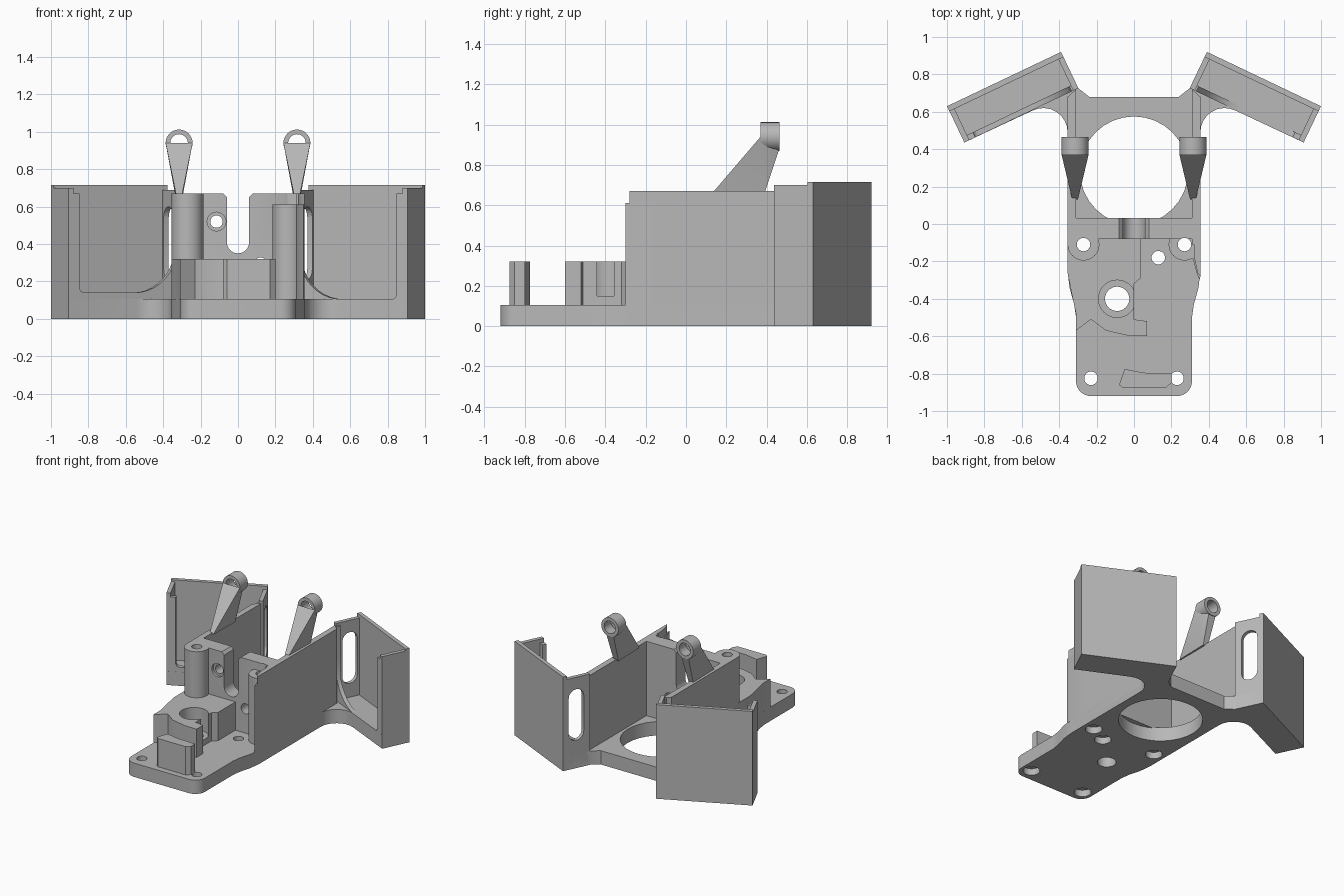
import bpy, bmesh, math
from mathutils import Matrix, Vector

cube = bpy.data.objects.get("Cube")
if cube:
    bpy.data.objects.remove(cube)

grey = bpy.data.materials.new("plain_grey")
grey.use_nodes = True
colour = (0.48, 0.48, 0.48, 1)
grey.diffuse_color = colour
grey.node_tree.nodes["Principled BSDF"].inputs["Base Color"].default_value = colour

X, Y, Z = Vector((1, 0, 0)), Vector((0, 1, 0)), Vector((0, 0, 1))
parts = []


def axes(o, a, b, c):
    m = Matrix((a, b, c)).transposed().to_4x4()
    m.translation = o
    return m


UP = Matrix.Identity(4)
ALONG_Y = axes((0, 0, 0), X, Z, Y)      # profile in x,z pushed along y


def finish(name, bm):
    bmesh.ops.recalc_face_normals(bm, faces=bm.faces)
    me = bpy.data.meshes.new(name)
    bm.to_mesh(me)
    bm.free()
    me.materials.append(grey)
    ob = bpy.data.objects.new(name, me)
    bpy.context.scene.collection.objects.link(ob)
    parts.append(ob)
    return ob


def prism(name, pts, lo, hi, m=UP):
    bm = bmesh.new()
    face = bm.faces.new([bm.verts.new((p[0], p[1], lo)) for p in pts])
    ext = bmesh.ops.extrude_face_region(bm, geom=[face])
    for v in ext["geom"]:
        if isinstance(v, bmesh.types.BMVert):
            v.co.z = hi
    bm.transform(m)
    return finish(name, bm)


def arc(cx, cy, r, a, b, n=8):
    angles = [math.radians(a + (b - a) * i / n) for i in range(n + 1)]
    return [(cx + r * math.cos(t), cy + r * math.sin(t)) for t in angles]


def rect(a, b, c, d):
    return [(a, c), (b, c), (b, d), (a, d)]


def rod(name, x, y, r, lo, hi, m=UP):
    return prism(name, arc(x, y, r, 0, 360, 32)[:-1], lo, hi, m)


def cut(ob, *cutters):
    for c in cutters:
        mod = ob.modifiers.new("cut", "BOOLEAN")
        mod.operation, mod.solver, mod.object = "DIFFERENCE", "EXACT", c
    deps = bpy.context.evaluated_depsgraph_get()
    deps.update()
    me = bpy.data.meshes.new_from_object(ob.evaluated_get(deps))
    ob.modifiers.clear()
    ob.data = me


def discard(*obs):
    for o in obs:
        parts.remove(o)
        bpy.data.objects.remove(o)


# Box frame: u runs outward along the back, v runs toward the front
U, V = Vector((0.903, -0.43, 0)), Vector((-0.43, -0.903, 0))
CORNER, LENGTH, DEPTH = Vector((0.39, 0.92, 0)), 0.675, 0.215


def box_point(u, v):
    p = CORNER + U * u + V * v
    return (p.x, p.y)


# Base plate
fillet = arc(0.485, 0.49, 0.13, 180, 64.5)
half = arc(0.23, -0.84, 0.08, -90, 0)
half += [(0.31, -0.5), (0.32, -0.43), (0.345, -0.34), (0.355, -0.25)] + fillet
half += [box_point(LENGTH, DEPTH), box_point(LENGTH, 0), box_point(0, 0), box_point(0, DEPTH), (0.24, 0.68)]
base = prism("base_plate", half + [(-x, y) for x, y in reversed(half)], 0, 0.105)

# Raised block around the bore
block = prism("bore_block", [(-0.31, -0.57), (-0.23, -0.51), (-0.15, -0.57), (-0.04, -0.595), (0.07, -0.6),
                             (0.07, -0.52), (0.0, -0.51), (0.0, -0.32), (0.035, -0.29), (0.035, -0.05),
                             (-0.355, -0.05), (-0.355, -0.26), (-0.34, -0.34), (-0.31, -0.48)], 0.1, 0.32)

# Front stop
prism("front_stop", [(-0.08, -0.86), (-0.06, -0.875), (0.17, -0.875), (0.2, -0.85), (0.2, -0.8),
                     (0.05, -0.795), (-0.05, -0.775)], 0.1, 0.32)

# Screw columns
column_l = rod("left_column", 0.27, -0.11, 0.085, 0.1, 0.61)
column_r = rod("right_column", -0.27, -0.11, 0.085, 0.1, 0.67)

# Cross wall with a slot
wall = prism("cross_wall", [(-0.33, 0.1), (0.33, 0.1), (0.33, 0.67), (0.08, 0.67), (0.06, 0.65)]
             + arc(0, 0.41, 0.06, 0, -180, 16) + [(-0.06, 0.65), (-0.08, 0.67), (-0.33, 0.67)],
             -0.08, 0.032, ALONG_Y)

# Bores and screw holes
through = [rod("hole", x, y, 0.036, -0.1, 0.9) for x, y in
           ((-0.27, -0.11), (0.27, -0.11), (0.13, -0.18), (-0.23, -0.825), (0.23, -0.825))]
heads = [rod("head", x, y, 0.058, -0.1, 0.05) for x, y in
         ((-0.27, -0.11), (0.27, -0.11), (0.13, -0.18), (-0.23, -0.825), (0.23, -0.825))]
bore = rod("bore", -0.09, -0.4, 0.065, -0.1, 0.5)
wide_bore = rod("wide_bore", -0.09, -0.4, 0.1, 0.15, 0.5)
ring_hole = rod("ring_hole", 0, 0.285, 0.29, -0.1, 0.2)
pins = [rod("pin", -0.115, 0.52, 0.033, -0.3, 0.2, ALONG_Y),
        rod("pin_head", -0.115, 0.52, 0.05, -0.3, -0.06, ALONG_Y),
        rod("pin_low", 0.12, 0.29, 0.038, -0.3, 0.2, ALONG_Y)]
cut(base, *through, *heads, bore, ring_hole)
cut(block, through[0], bore, wide_bore)
cut(column_l, through[1])
cut(column_r, through[0])
cut(wall, through[0], through[1], *pins)
discard(*through, *heads, bore, wide_bore, ring_hole, *pins)

# Thin front edge of the left wall
prism("left_wall_edge", [(0.355, -0.1), (0.355, -0.28), (0.35, -0.3), (0.335, -0.26), (0.31, -0.17), (0.31, -0.1)],
      0.1, 0.61)
prism("left_wall_tip", [(0.355, -0.1), (0.355, -0.28), (0.34, -0.26), (0.32, -0.17), (0.32, -0.1)], 0.6, 0.67)

for s, side, lip in ((1, "left", 0.105), (-1, "right", 0.14)):
    flip = Matrix.Scale(-1, 4, X) if s < 0 else UP

    # Side wall
    prism(side + "_wall", [(0.31, -0.11), (0.355, -0.11), (0.355, 0.68), (0.31, 0.72)], 0.05, 0.67, flip)

    # Angled box: back, outer end and inner end with a window
    uv = flip @ axes(CORNER, U, V, Z)
    uz = flip @ axes(CORNER, U, Z, V)
    vz = flip @ axes(CORNER, V, Z, U)
    prism(side + "_box_back", rect(0, LENGTH, 0, 0.03), 0, 0.715, uv)
    prism(side + "_box_outer_end", rect(LENGTH - 0.03, LENGTH, 0, DEPTH), 0, 0.7, uv)
    inner = prism(side + "_box_inner_end", rect(0, DEPTH, 0, 0.69), 0, 0.03, vz)
    window = prism("window", arc(0.105, 0.54, 0.06, 0, 180) + arc(0.105, 0.27, 0.06, 180, 360),
                   -0.1, 0.1, vz)
    cut(inner, window)

    # Box front with a rounded opening, blended into the wall
    front = prism(side + "_box_front", rect(0, LENGTH, 0, 0.67), DEPTH - 0.03, DEPTH, uz)
    blend = prism(side + "_corner_blend", fillet + [(0.5, 0.6), (0.355, 0.68)], 0.02, 0.4, flip)
    opening = prism("opening", [(0.61, 0.9)] + arc(0.58, lip + 0.03, 0.03, 0, -90, 4)
                    + arc(0.28, lip + 0.25, 0.25, 270, 200) + [(0.04, 0.42), (0.04, 0.9)],
                    0.15, 0.5, uz)
    cut(front, opening)
    cut(blend, opening)
    discard(window, opening)

    # Leaning arm with an eyelet
    x = 0.315 * s
    bm = bmesh.new()
    for y, z, w in ((0.13, 0.66, 0.015), (0.39, 0.66, 0.02), (0.37, 0.94, 0.072), (0.46, 0.87, 0.03)):
        for d in (-w, w):
            bm.verts.new((x + d, y, z))
    bmesh.ops.convex_hull(bm, input=bm.verts)
    arm = finish(side + "_arm", bm)
    eyelet = rod(side + "_eyelet", x, 0.94, 0.072, 0.37, 0.465, ALONG_Y)
    eye = rod("eye", x, 0.94, 0.047, 0.3, 0.6, ALONG_Y)
    eye_blind = rod("eye_blind", x, 0.94, 0.047, 0.385, 0.6, ALONG_Y)
    cut(eyelet, eye)
    cut(arm, eye_blind)
    discard(eye, eye_blind)

# Smooth shading with sharp edges kept
bpy.ops.object.select_all(action="DESELECT")
for ob in parts:
    ob.select_set(True)
bpy.context.view_layer.objects.active = parts[0]
bpy.ops.object.shade_smooth_by_angle(angle=math.radians(30))
